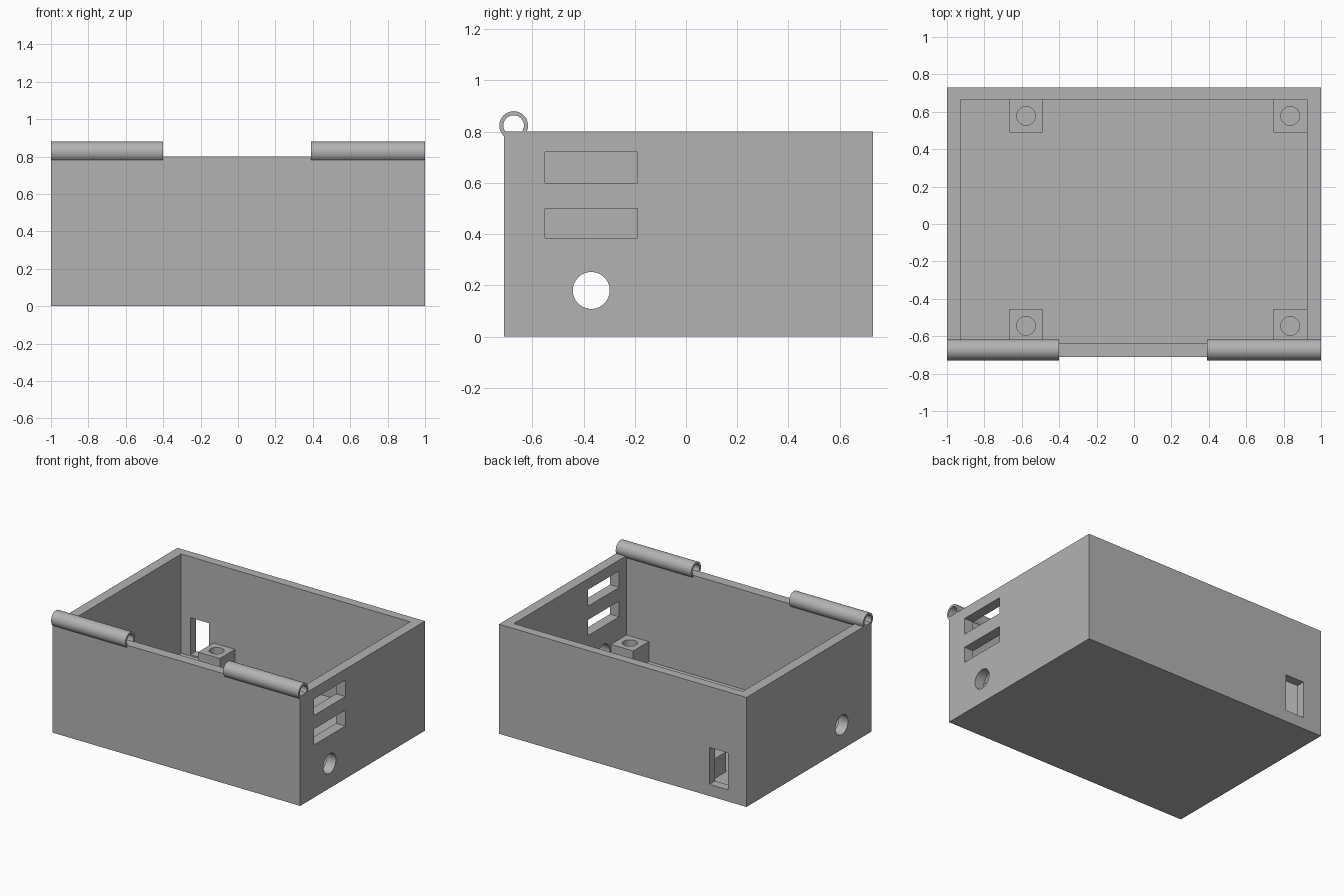
import bpy, math

old = bpy.data.objects.get("Cube")
if old:
    bpy.data.objects.remove(old, do_unlink=True)

grey = bpy.data.materials.new("plain grey")
grey.use_nodes = True
COLOUR = (0.45, 0.45, 0.45, 1)
grey.diffuse_color = COLOUR
grey.node_tree.nodes["Principled BSDF"].inputs["Base Color"].default_value = COLOUR


def block(name, x, y, z):
    """Box from (min, max) ranges on each axis."""
    centre = [(a + b) / 2 for a, b in (x, y, z)]
    bpy.ops.mesh.primitive_cube_add(size=1, location=centre)
    ob = bpy.context.object
    ob.name = name
    ob.scale = [b - a for a, b in (x, y, z)]
    bpy.ops.object.transform_apply(location=False, rotation=False, scale=True)
    ob.data.materials.append(grey)
    return ob


def rod(name, centre, radius, length, axis="Z"):
    turn = (0, math.pi / 2, 0) if axis == "X" else (0, 0, 0)
    bpy.ops.mesh.primitive_cylinder_add(vertices=64, radius=radius, depth=length,
                                        location=centre, rotation=turn)
    ob = bpy.context.object
    ob.name = name
    ob.data.materials.append(grey)
    return ob


def cut(target, cutter):
    mod = target.modifiers.new("cut", "BOOLEAN")
    mod.operation = "DIFFERENCE"
    mod.solver = "EXACT"
    mod.object = cutter
    bpy.ops.object.select_all(action="DESELECT")
    bpy.context.view_layer.objects.active = target
    target.select_set(True)
    bpy.ops.object.modifier_apply(modifier=mod.name)
    bpy.data.objects.remove(cutter, do_unlink=True)


def smooth(ob):
    bpy.ops.object.select_all(action="DESELECT")
    bpy.context.view_layer.objects.active = ob
    ob.select_set(True)
    bpy.ops.object.shade_smooth_by_angle(angle=math.radians(30))


FLOOR = 0.075
LEFT, RIGHT, FRONT, BACK = 0.925, -0.925, -0.635, 0.665

# Open box with its cavity
case = block("case_body", (-1, 1), (-0.71, 0.73), (0, 0.8))
cut(case, block("cavity", (RIGHT, LEFT), (FRONT, BACK), (FLOOR, 1)))

# Two slots in one side wall, a round port through both, a notch in the back
for low, high in ((0.6, 0.72), (0.385, 0.5)):
    cut(case, block("slot", (0.85, 1.1), (-0.55, -0.19), (low, high)))
for side in (-1, 1):
    cut(case, rod("port", (side, -0.37, 0.18), 0.072, 0.3, "X"))
cut(case, block("back_opening", (-0.85, -0.70), (0.6, 0.8), (0.085, 0.355)))
smooth(case)

# Drilled standoffs in the cavity
for x_name, x0, x1 in (("right", -0.665, -0.49), ("left", 0.745, LEFT)):
    for y_name, y0, y1, hole_y in (("front", FRONT, -0.455, -0.545),
                                   ("back", 0.49, BACK, 0.578)):
        post = block(f"{y_name}_{x_name}_standoff", (x0, x1), (y0, y1), (FLOOR, 0.22))
        cut(post, rod("screw_hole", ((x0 + x1) / 2, hole_y, 0.2), 0.05, 0.5))
        smooth(post)

# Hinge tubes along the front rim
for name, x0, x1 in (("right_hinge_tube", -1, -0.4), ("left_hinge_tube", 0.39, 1)):
    centre = ((x0 + x1) / 2, -0.673, 0.824)
    tube = rod(name, centre, 0.056, x1 - x0, "X")
    cut(tube, rod("bore", centre, 0.04, 1, "X"))
    smooth(tube)
